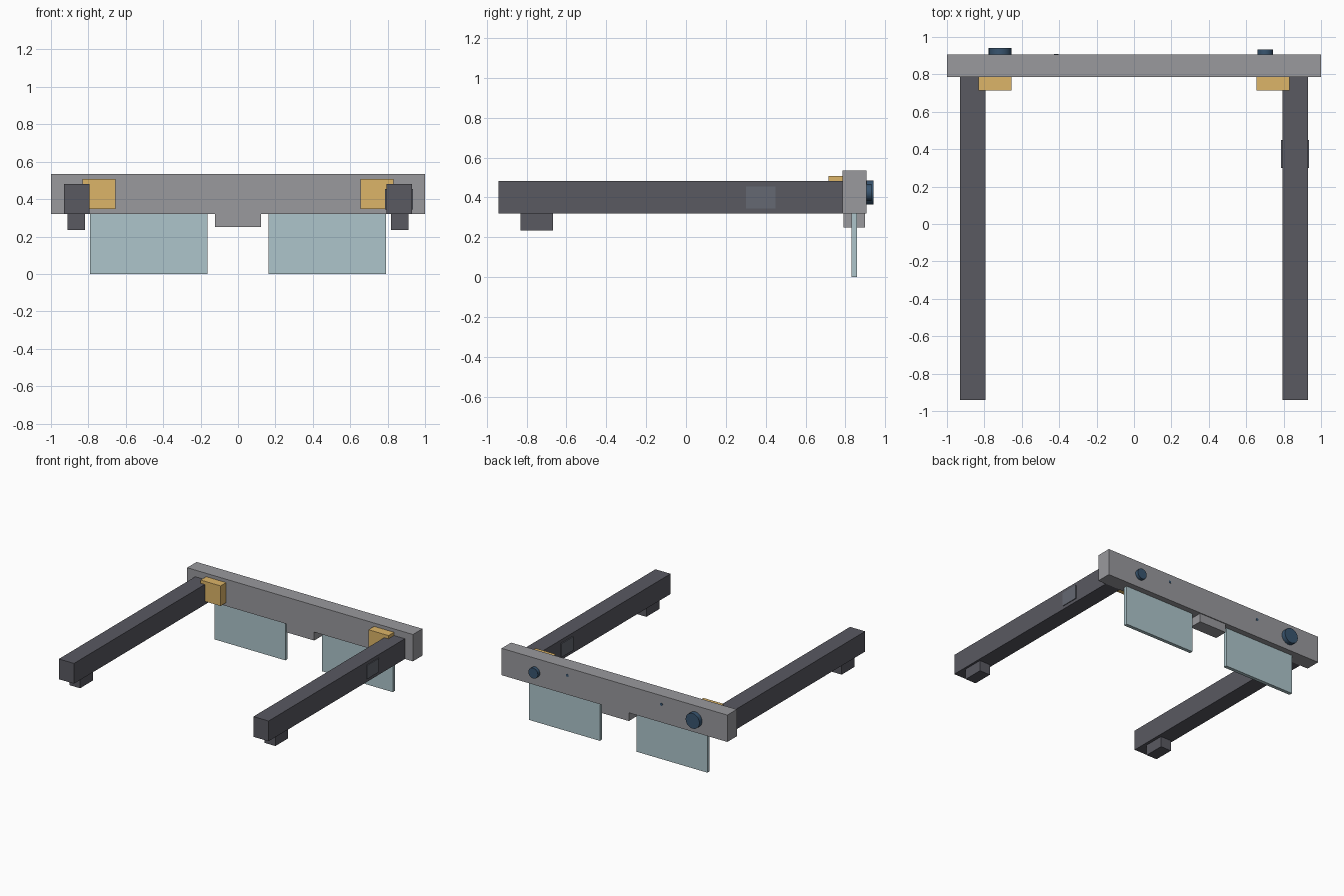
import bpy, math

if "Cube" in bpy.data.objects:
    bpy.data.objects.remove(bpy.data.objects["Cube"])


def material(name, rgb):
    m = bpy.data.materials.new(name)
    m.diffuse_color = (*rgb, 1)
    m.use_nodes = True
    m.node_tree.nodes["Principled BSDF"].inputs["Base Color"].default_value = m.diffuse_color
    return m


DARK = material("dark_plastic", (0.10, 0.10, 0.12))
GLASS = material("pale_glass", (0.42, 0.56, 0.60))
AMBER = material("amber_block", (0.72, 0.46, 0.14))
NAVY = material("navy_camera", (0.04, 0.09, 0.16))
GREY = material("frame_grey", (0.32, 0.32, 0.34))
PAD = material("pad_grey", (0.13, 0.14, 0.17))


def box(name, x, y, z, mat):
    """Box from (min, max) pairs on each axis."""
    mid = [(a + b) / 2 for a, b in (x, y, z)]
    bpy.ops.mesh.primitive_cube_add(size=1, location=mid)
    o = bpy.context.object
    o.name = name
    o.scale = [b - a for a, b in (x, y, z)]
    bpy.ops.object.transform_apply(location=False, rotation=False, scale=True)
    o.data.materials.append(mat)


def disc(name, x, z, r, y0, y1, mat, sides=24):
    """Cylinder lying along y."""
    bpy.ops.mesh.primitive_cylinder_add(
        vertices=sides, radius=r, depth=y1 - y0,
        location=(x, (y0 + y1) / 2, z), rotation=(math.pi / 2, 0, 0))
    o = bpy.context.object
    o.name = name
    o.data.materials.append(mat)
    bpy.ops.object.shade_smooth_by_angle(angle=math.radians(35))


# Brow bar and nose bridge
box("brow_bar", (-1, 1), (0.785, 0.905), (0.32, 0.535), GREY)
box("nose_bridge", (-0.122, 0.122), (0.79, 0.898), (0.25, 0.33), GREY)

# Mirrored parts: lens, hinge block, temple arm, ear tip
for side, s in (("left", -1), ("right", 1)):
    def span(a, b):
        return tuple(sorted((s * a, s * b)))
    box(side + "_lens", span(0.162, 0.79), (0.83, 0.858), (0, 0.33), GLASS)
    box(side + "_hinge_block", span(0.655, 0.832), (0.715, 0.79), (0.347, 0.508), AMBER)
    box(side + "_temple_arm", span(0.795, 0.929), (-0.94, 0.787), (0.32, 0.482), DARK)
    box(side + "_ear_tip", span(0.818, 0.912), (-0.83, -0.667), (0.235, 0.33), DARK)

# Touch pad wrapping the right arm
box("touch_pad", (0.787, 0.935), (0.30, 0.45), (0.345, 0.455), PAD)

# Cameras and small indicators on the outer face
disc("large_camera", -0.716, 0.425, 0.061, 0.88, 0.94, NAVY)
disc("small_camera", 0.702, 0.425, 0.042, 0.88, 0.932, NAVY)
disc("indicator_light", -0.416, 0.465, 0.012, 0.89, 0.908, NAVY, 12)
box("light_sensor", (0.408, 0.426), (0.89, 0.907), (0.465, 0.483), NAVY)
